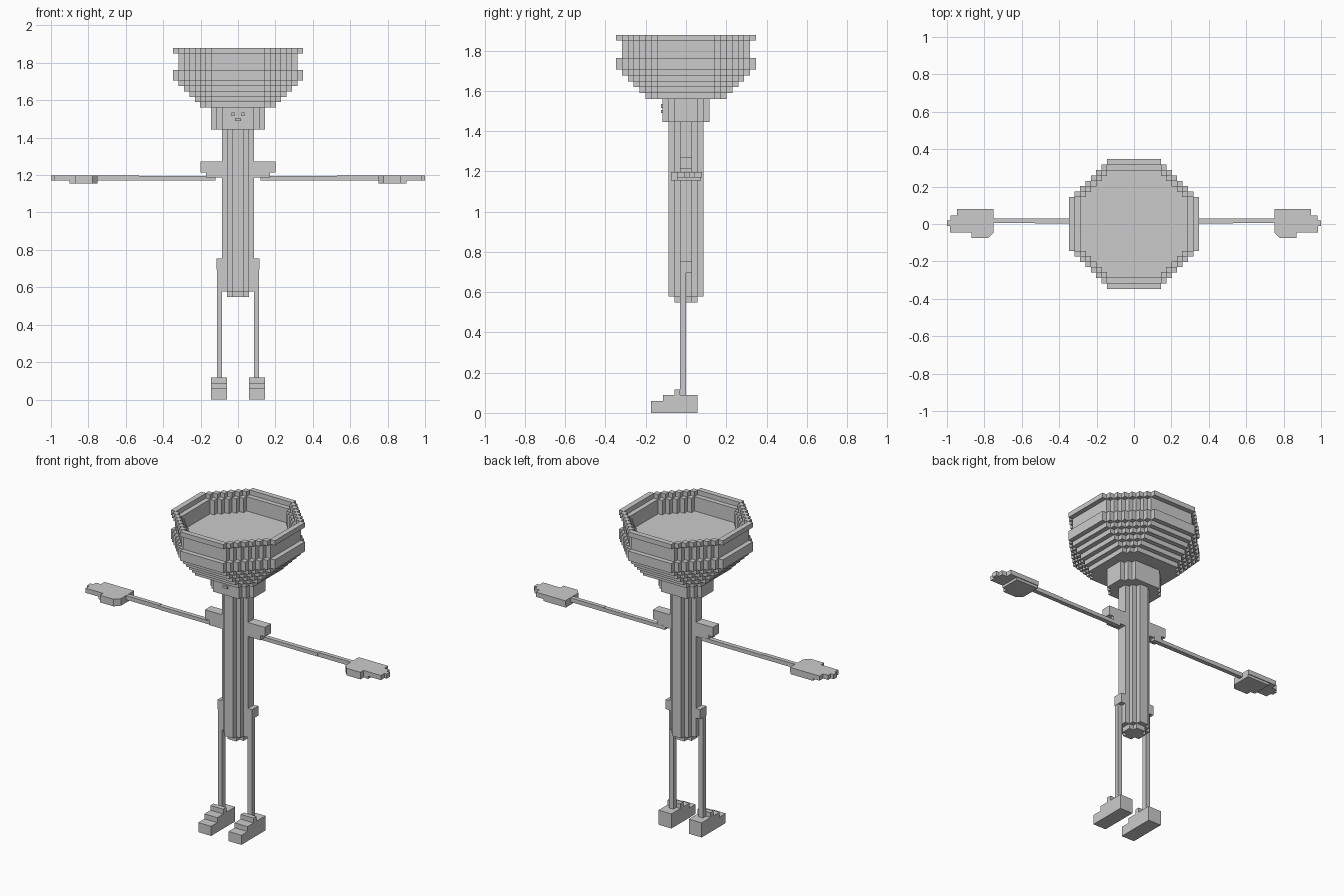
import bpy, bmesh

if "Cube" in bpy.data.objects:
    bpy.data.objects.remove(bpy.data.objects["Cube"])

U = 0.0289  # size of one block

grey = bpy.data.materials.new("plain grey")
grey.diffuse_color = (0.6, 0.6, 0.6, 1)
grey.use_nodes = True
grey.node_tree.nodes["Principled BSDF"].inputs["Base Color"].default_value = grey.diffuse_color


def finish(name, bm):
    bmesh.ops.recalc_face_normals(bm, faces=bm.faces)
    me = bpy.data.meshes.new(name)
    bm.to_mesh(me)
    bm.free()
    me.materials.append(grey)
    ob = bpy.data.objects.new(name, me)
    bpy.context.collection.objects.link(ob)
    return ob


def octagon(rx, flat, ry=None, scale=1.0):
    """Stair-stepped octagon outline, in blocks."""
    ry = ry or rx
    quad = []
    x, y = flat, ry
    while True:
        quad.append((x, y))
        if x >= rx:
            break
        y -= 1
        quad.append((x, y))
        x += 1
    pts = quad + [(x, -y) for x, y in reversed(quad)]
    pts += [(-x, -y) for x, y in quad] + [(-x, y) for x, y in reversed(quad)]
    return [(x * U * scale, y * U * scale) for x, y in pts]


def prism(bm, outline, z0, z1, hole=None):
    """Upright extrusion of an outline, optionally with a hole through it."""
    rims = {z0: [], z1: []}
    for loop in [outline] + ([hole] if hole else []):
        rows = [[bm.verts.new((x, y, z)) for x, y in loop] for z in (z0, z1)]
        n = len(loop)
        for i in range(n):
            j = (i + 1) % n
            bm.faces.new((rows[0][i], rows[0][j], rows[1][j], rows[1][i]))
        for z, row in zip((z0, z1), rows):
            if hole:
                rims[z] += [bm.edges.get((row[i], row[(i + 1) % n])) for i in range(n)]
            else:
                bm.faces.new(row)
    if hole:
        for z in (z0, z1):
            bmesh.ops.triangle_fill(bm, use_beauty=True, edges=rims[z],
                                    normal=(0, 0, 1))


def boxes(bm, items, side=1):
    for x0, x1, y0, y1, z0, z1 in items:
        prism(bm, [(side * x0, y0), (side * x1, y0), (side * x1, y1), (side * x0, y1)], z0, z1)


# bowl-shaped head: (radius, bottom, top, hole radius)
bm = bmesh.new()
for r, z0, z1, hole in [(7, 54, 55, 0), (8, 55, 56, 0), (9, 56, 57, 0), (10, 57, 58, 0),
                        (11, 58, 59, 0), (12, 59, 61, 0), (11, 61, 64, 10), (12, 64, 65, 11)]:
    prism(bm, octagon(r, 5), z0 * U, z1 * U,
          octagon(hole, 5, scale=0.99) if hole else None)
finish("bowl_head", bm)

# neck block
bm = bmesh.new()
prism(bm, octagon(5, 3, 4), 50 * U, 54 * U)
finish("neck", bm)

# small studs on the front of the neck
bm = bmesh.new()
for s in (1, -1):
    boxes(bm, [(0.02, 0.035, -0.124, -0.115, 1.515, 1.535),
               (0.0, 0.015, -0.124, -0.115, 1.49, 1.505)], s)
finish("neck_studs", bm)

# torso column with a smaller end cap
bm = bmesh.new()
prism(bm, octagon(3, 1), 20 * U, 50 * U)
prism(bm, octagon(2, 1), 19 * U, 20 * U)
finish("torso", bm)

# hand and palm outlines
HAND = [(0.75, 0.08), (0.947, 0.08), (0.947, 0.045), (0.98, 0.045), (0.98, 0.02),
        (1.0, 0.02), (1.0, -0.01), (0.985, -0.01), (0.985, -0.045), (0.87, -0.045),
        (0.87, -0.075), (0.778, -0.075), (0.75, -0.045)]
PALM = [(0.75, 0.075), (0.9, 0.075), (0.9, -0.045), (0.87, -0.045),
        (0.87, -0.075), (0.778, -0.075), (0.75, -0.045)]

for side, tag in ((1, "right"), (-1, "left")):
    # shoulder
    bm = bmesh.new()
    boxes(bm, [(0.06, 0.2, -0.029, 0.029, 1.215, 1.272),
               (0.06, 0.172, -0.029, 0.029, 1.187, 1.215)], side)
    finish(tag + "_shoulder", bm)

    # thin arm
    bm = bmesh.new()
    boxes(bm, [(0.12, 0.53, 0.003, 0.03, 1.172, 1.194),
               (0.53, 0.76, 0.005, 0.03, 1.172, 1.197)], side)
    finish(tag + "_arm", bm)

    # hand with a thicker palm
    bm = bmesh.new()
    prism(bm, [(side * x, y) for x, y in HAND], 1.17, 1.198)
    prism(bm, [(side * x, y) for x, y in PALM], 1.155, 1.17)
    finish(tag + "_hand", bm)

    # hip knob and thin leg
    bm = bmesh.new()
    boxes(bm, [(0.06, 0.115, -0.029, 0.029, 0.695, 0.753),
               (0.085, 0.113, -0.029, 0.0, 0.08, 0.695)], side)
    finish(tag + "_leg", bm)

    # stepped foot
    bm = bmesh.new()
    boxes(bm, [(0.058, 0.144, -0.173, 0.056, 0, 0.058),
               (0.058, 0.144, -0.115, 0.056, 0.058, 0.088),
               (0.058, 0.144, -0.057, -0.029, 0.088, 0.117)], side)
    finish(tag + "_foot", bm)
